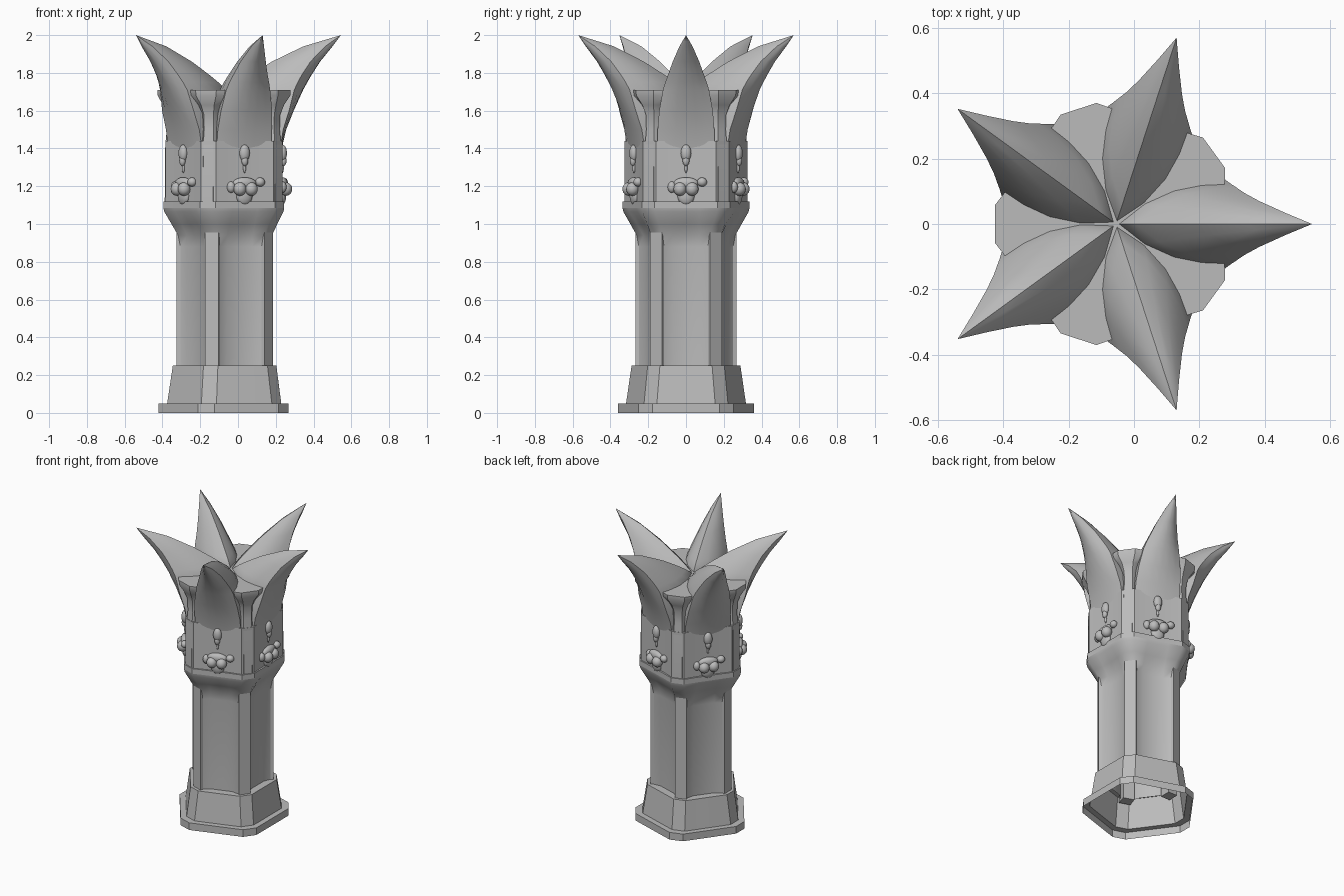
import bpy, bmesh, math
from mathutils import Matrix, Vector

if "Cube" in bpy.data.objects:
    bpy.data.objects.remove(bpy.data.objects["Cube"])

AXIS = Vector((-0.055, 0, 0))
STEP = math.radians(72)

stone = bpy.data.materials.new("grey stone")
stone.diffuse_color = (0.5, 0.5, 0.5, 1)
stone.use_nodes = True
stone.node_tree.nodes["Principled BSDF"].inputs["Base Color"].default_value = stone.diffuse_color


def turn(points, angle):
    """Rotate (radial, sideways, z) points about the column axis."""
    m = Matrix.Rotation(angle, 3, 'Z')
    return [m @ Vector(p) + AXIS for p in points]


def finish(bm, name, sharp=35, fix=True):
    if fix:
        bmesh.ops.recalc_face_normals(bm, faces=bm.faces)
    mesh = bpy.data.meshes.new(name)
    bm.to_mesh(mesh)
    bm.free()
    mesh.materials.append(stone)
    ob = bpy.data.objects.new(name, mesh)
    bpy.context.collection.objects.link(ob)
    bpy.ops.object.select_all(action='DESELECT')
    ob.select_set(True)
    bpy.context.view_layer.objects.active = ob
    bpy.ops.object.shade_smooth_by_angle(angle=math.radians(sharp))
    return ob


def loft(name, rings, bottom=False, top=False, sharp=35):
    """Skin a stack of equal-sized rings; a ring of one point closes to a tip."""
    bm = bmesh.new()
    rows = [[bm.verts.new(p) for p in r] for r in rings]
    for a, b in zip(rows, rows[1:]):
        n = len(a)
        for i in range(n):
            j = (i + 1) % n
            if len(b) == 1:
                bm.faces.new((a[i], a[j], b[0]))
            else:
                bm.faces.new((a[i], a[j], b[j], b[i]))
    if bottom:
        bm.faces.new(rows[0][::-1])
    if top:
        bm.faces.new(rows[-1])
    return finish(bm, name, sharp)


def pent(z, cut, w, apothem):
    """Five-sided ring with cut corners and one or more points along each side."""
    pts = []
    for k in range(5):
        pts += turn([(cut, -w, z), (cut, w, z)], STEP * (k + 0.5))
        pts += turn([(apothem, -0.07, z), (apothem, 0, z), (apothem, 0.07, z)], STEP * (k + 1))
    return pts


def pents(rows):
    return [pent(*r) for r in rows]


# Hollow base with stepped plinth, open below
loft("base", pents([(0, .365, .045, .322), (.05, .365, .045, .322),
                    (.05, .32, .042, .284), (.25, .29, .040, .258),
                    (.25, .25, .038, .205)]))

# Shaft with slightly hollowed panels, flaring into the collar
loft("shaft", pents([(.22, .25, .038, .205), (.88, .25, .038, .205),
                     (.94, .262, .038, .215), (1.0, .297, .039, .25),
                     (1.065, .335, .042, .294), (1.085, .34, .042, .298)]), sharp=50)
loft("collar", pents([(1.085, .34, .042, .298), (1.12, .34, .042, .298),
                      (1.12, .30, .04, .26)]))

# Upper drum and the core behind the petals
loft("drum", pents([(1.12, .33, .042, .286), (1.44, .33, .042, .286)]), top=True)
loft("core", pents([(1.43, .27, .04, .24), (1.66, .27, .04, .24)]), top=True)

# Lower and upper pilasters, the upper ones with spreading capitals
for k in range(5):
    a = STEP * (k + 0.5)
    n = str(k + 1)
    bar = [(.20, -.038), (.27, -.038), (.27, .038), (.20, .038)]
    loft("lower_pilaster_" + n,
         [turn([(x, y, z) for x, y in bar], a) for z in (.2, 1.0)], True, True)
    rings = []
    for z, r, w in [(1.12, .333, .05), (1.42, .330, .05), (1.5, .322, .046),
                    (1.58, .325, .048), (1.63, .343, .065), (1.68, .37, .1), (1.71, .371, .103)]:
        sec = [(.0, -.012), (.19, -.068), (r - .035, -w), (r, -w * .56),
               (r, w * .56), (r - .035, w), (.19, .068), (.0, .012)]
        rings.append(turn([(x, y, z) for x, y in sec], a))
    loft("upper_pilaster_" + n, rings, False, True)

# Pointed petals: height, inner ridge, outer spine, half width, where the edge sits
PETAL = [(1.40, 0, .287, .152, .97), (1.5, 0, .31, .15, .95), (1.6, 0, .35, .142, .93),
         (1.71, .01, .40, .122, .88), (1.75, .06, .422, .11, .86), (1.79, .12, .445, .095, .84),
         (1.86, .235, .49, .07, .8), (1.94, .4, .555, .035, .75)]
for k in range(5):
    rings = []
    for z, r0, r1, w, e in PETAL:
        half = [(.2, .5), (.43, .83), (.65, .97), (e, 1), ((e + 1) / 2, .7), (.99, .35)]
        sec = [(0, 0)] + half + [(1, 0)] + [(t, -s) for t, s in reversed(half)]
        rings.append(turn([(r0 + t * (r1 - r0), s * w, z) for t, s in sec], STEP * k))
    rings.append(turn([(.6, 0, 2.0)], STEP * k))
    loft("petal_" + str(k + 1), rings, sharp=45)

# Relief busts: centre (out, side, up) and radii of each rounded mass
BUST = [(.292, 0, 1.375, .022, .028, .045), (.296, 0, 1.335, .016, .018, .028),
        (.29, 0, 1.30, .008, .008, .03),
        (.308, -.032, 1.185, .034, .034, .036), (.308, .032, 1.185, .034, .034, .036),
        (.292, 0, 1.215, .026, .066, .032), (.29, -.075, 1.195, .022, .022, .03),
        (.295, .085, 1.222, .024, .026, .024), (.288, 0, 1.15, .022, .045, .05)]
for k in range(5):
    bm = bmesh.new()
    for x, y, z, rx, ry, rz in BUST:
        # keep the lower torso above the collar
        place = (Matrix.Translation(AXIS) @ Matrix.Rotation(STEP * k, 4, 'Z')
                 @ Matrix.Translation((x, y, z)) @ Matrix.Diagonal((rx, ry, rz, 1)))
        bmesh.ops.create_uvsphere(bm, u_segments=16, v_segments=10, radius=1, matrix=place)
    finish(bm, "relief_bust_" + str(k + 1), 60)
